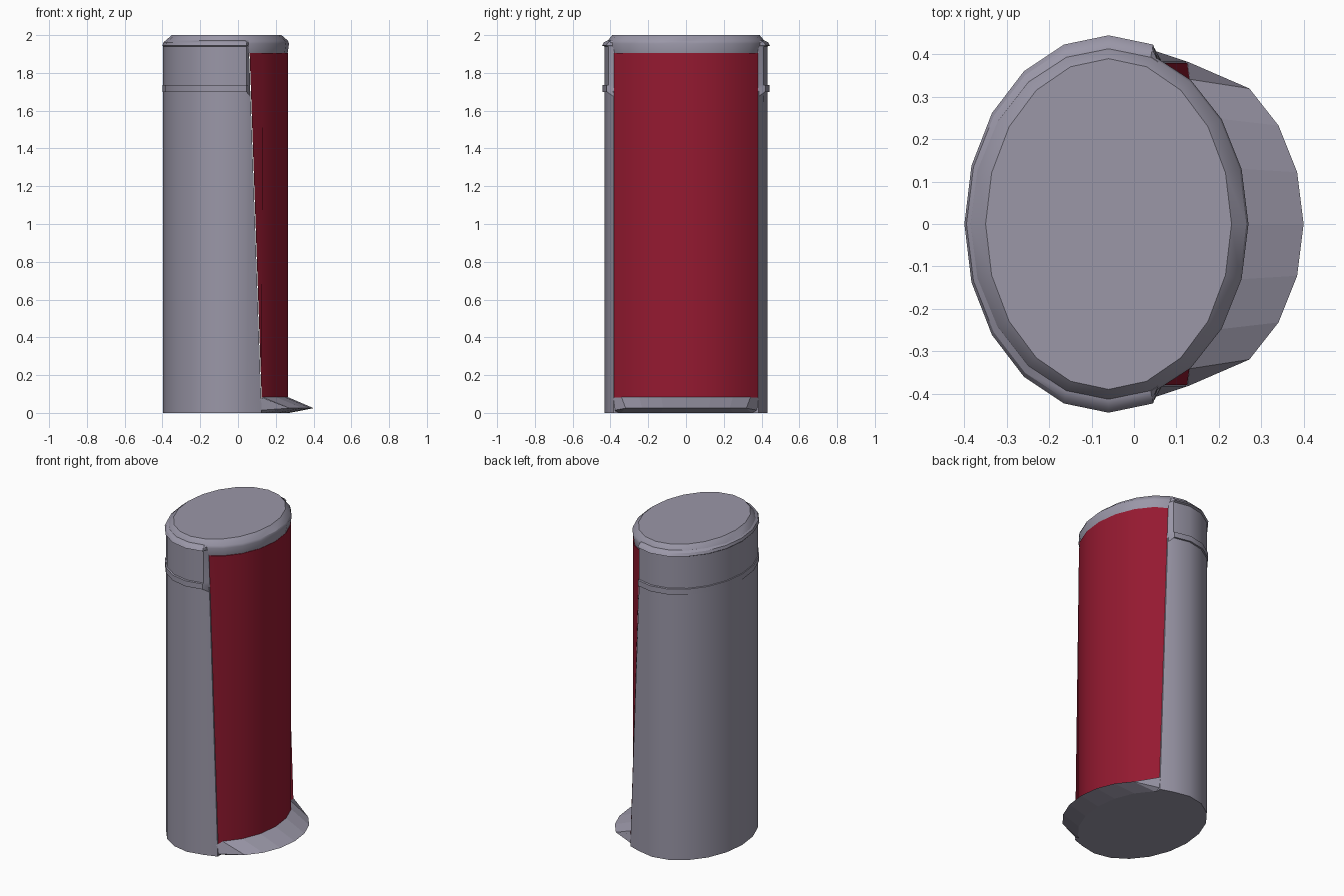
import bpy, bmesh
from math import sin, cos, radians

if "Cube" in bpy.data.objects:
    bpy.data.objects.remove(bpy.data.objects["Cube"])

CX = -0.06  # centre of the oval body
GREY = (0.325, 0.31, 0.39, 1)
RED = (0.30, 0.01, 0.03, 1)
mats = {}


def paint(name, color):
    mats[name] = bpy.data.materials.new(name)
    mats[name].diffuse_color = color


paint("grey", GREY)
paint("red", RED)


def oval(a, rx, ry, z, cx=CX):
    a = radians(a)
    return (cx + rx * cos(a), ry * sin(a), z)


def edge_x(z):
    # slanted front edge of the rear shell
    return 0.125 - 0.068 * min(z, 1.95) / 1.95


def loft(name, rings, mat="grey", angle=30):
    bm = bmesh.new()
    vs = [[bm.verts.new(p) for p in r] for r in rings]
    n = len(vs[0])
    for a, b in zip(vs, vs[1:]):
        for i in range(n):
            j = (i + 1) % n
            bm.faces.new((a[i], a[j], b[j], b[i]))
    bm.faces.new(vs[0][::-1])
    bm.faces.new(vs[-1])
    bmesh.ops.recalc_face_normals(bm, faces=bm.faces)
    me = bpy.data.meshes.new(name)
    bm.to_mesh(me)
    bm.free()
    me.materials.append(mats[mat])
    ob = bpy.data.objects.new(name, me)
    bpy.context.collection.objects.link(ob)
    if angle:
        bpy.ops.object.select_all(action='DESELECT')
        ob.select_set(True)
        bpy.context.view_layer.objects.active = ob
        bpy.ops.object.shade_smooth_by_angle(angle=radians(angle))
    return ob


def rear_ring(z, rx, ry, drop=0.0):
    # rear arc closed off at the two slanted front edges
    e = edge_x(z)
    arc = [oval(a, rx, ry, z) for a in range(72, 289, 18)]
    return [(e, 0.383, z - drop)] + arc + [(e, -0.383, z - drop)]


def front_ring(z):
    e = edge_x(z) + 0.003
    arc = [oval(a, 0.325, 0.42, z) for a in range(-54, 55, 18)]
    return [(e, -0.38, z)] + arc + [(e, 0.38, z)]


# Rear shell
loft("rear_shell", [rear_ring(z, 0.336, 0.431) for z in (0, 1.705)])

# Upper band with a raised lower rib and chamfered top rim
band = [(1.70, 0.34, 0.442, 0.025), (1.735, 0.34, 0.442, 0.025),
        (1.737, 0.336, 0.431, 0), (1.94, 0.336, 0.431, 0),
        (1.945, 0.34, 0.445, 0), (1.962, 0.335, 0.434, 0),
        (1.972, 0.322, 0.415, 0)]
loft("upper_band", [rear_ring(*b) for b in band])

# Red front panel
loft("front_panel", [front_ring(z) for z in (0.08, 1.905)], "red", 40)

# Top cap
cap = [(1.905, 0.323, 0.41), (1.955, 0.33, 0.42),
       (1.97, 0.325, 0.415), (2.0, 0.29, 0.39)]
loft("top_cap", [[oval(a, rx, ry, z) for a in range(0, 360, 18)]
                 for z, rx, ry in cap])

# Flared foot below the panel
arc = range(-54, 55, 18)
bottom = [oval(a, 0.332, 0.425, 0) for a in range(-72, 73, 18)]
lip = ([(0.06, -0.40, 0.01)]
       + [oval(a, 0.31, 0.395, 0.025, 0.09) for a in arc]
       + [(0.06, 0.40, 0.01)])
top = ([(0.126, -0.383, 0.08)]
       + [oval(a, 0.325, 0.422, 0.083) for a in arc]
       + [(0.126, 0.383, 0.08)])
loft("foot", [bottom, lip, top], angle=0)

for m in bpy.data.materials:
    if m.users and not m.is_grease_pencil:
        m.use_nodes = True
        m.node_tree.nodes["Principled BSDF"].inputs["Base Color"].default_value = m.diffuse_color
